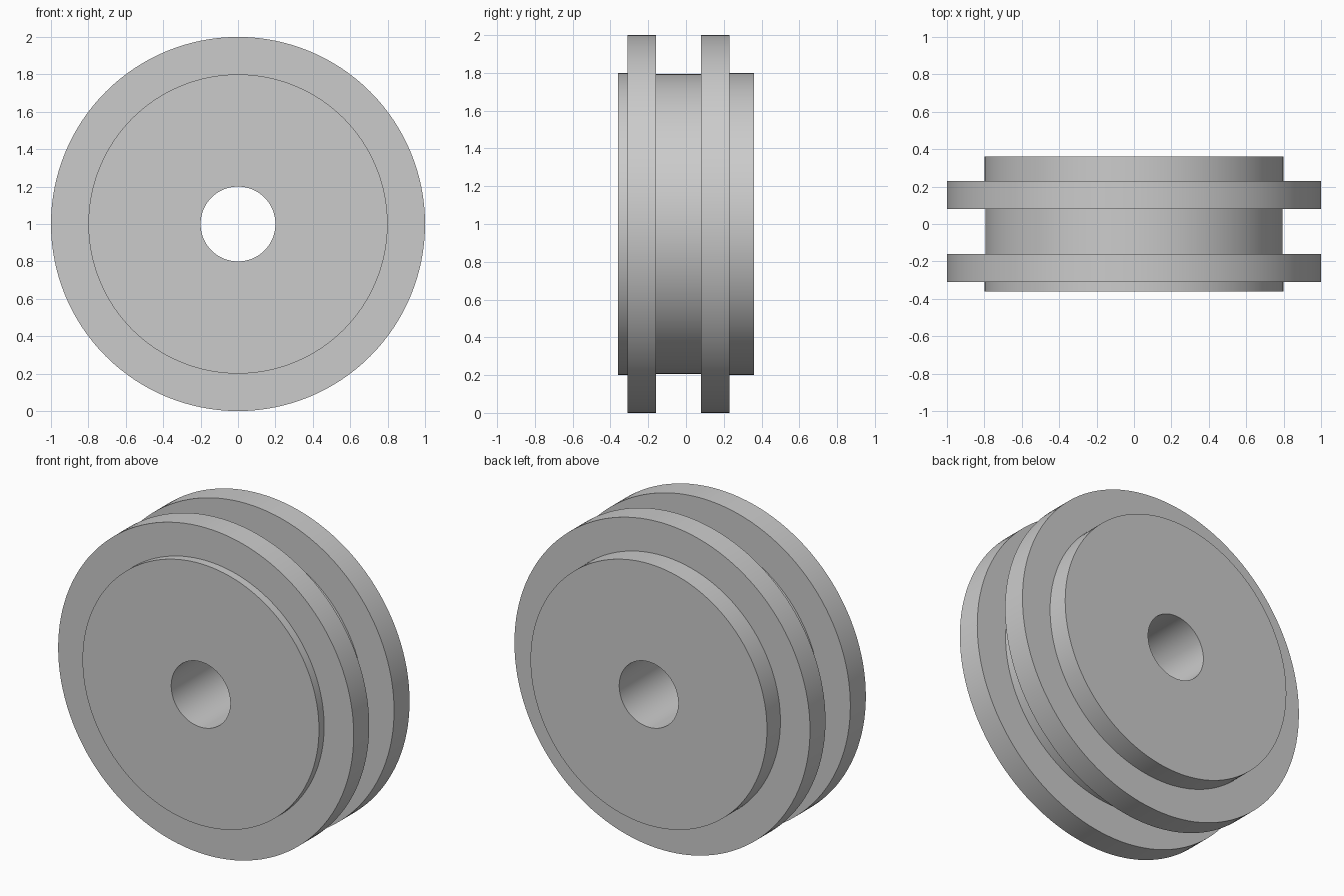
import bpy
import bmesh
import math
from mathutils import Matrix, Vector

cube = bpy.data.objects.get("Cube")
if cube:
    bpy.data.objects.remove(cube, do_unlink=True)

grey = bpy.data.materials.new("plain_grey")
grey.use_nodes = True
colour = (0.6, 0.6, 0.6, 1.0)
grey.diffuse_color = colour
grey.node_tree.nodes["Principled BSDF"].inputs["Base Color"].default_value = colour

# Closed cross-section as (radius, y): bore, front hub, flange, groove, flange, back hub
BORE, HUB, GROOVE, RIM = 0.2, 0.8, 0.795, 1.0
profile = [
    (BORE, -0.36), (HUB, -0.36), (HUB, -0.31),
    (RIM, -0.31), (RIM, -0.16), (GROOVE, -0.16),
    (GROOVE, 0.08), (RIM, 0.08), (RIM, 0.23),
    (HUB, 0.23), (HUB, 0.36), (BORE, 0.36),
]

# Spin the section about the y axis
bm = bmesh.new()
verts = [bm.verts.new((r, y, 0)) for r, y in profile]
edges = [bm.edges.new((a, b)) for a, b in zip(verts, verts[1:] + verts[:1])]
bmesh.ops.spin(bm, geom=verts + edges, cent=(0, 0, 0), axis=(0, 1, 0),
               angle=math.tau, steps=128, use_merge=True)
bmesh.ops.remove_doubles(bm, verts=bm.verts, dist=1e-5)
bmesh.ops.transform(bm, matrix=Matrix.Translation(Vector((0, 0, 1))), verts=bm.verts)
bmesh.ops.recalc_face_normals(bm, faces=bm.faces)

mesh = bpy.data.meshes.new("flanged_wheel")
bm.to_mesh(mesh)
bm.free()
mesh.materials.append(grey)
wheel = bpy.data.objects.new("flanged_wheel", mesh)
bpy.context.collection.objects.link(wheel)

# Smooth round walls with crisp rims
bpy.context.view_layer.objects.active = wheel
wheel.select_set(True)
bpy.ops.object.shade_smooth_by_angle(angle=math.radians(30))
